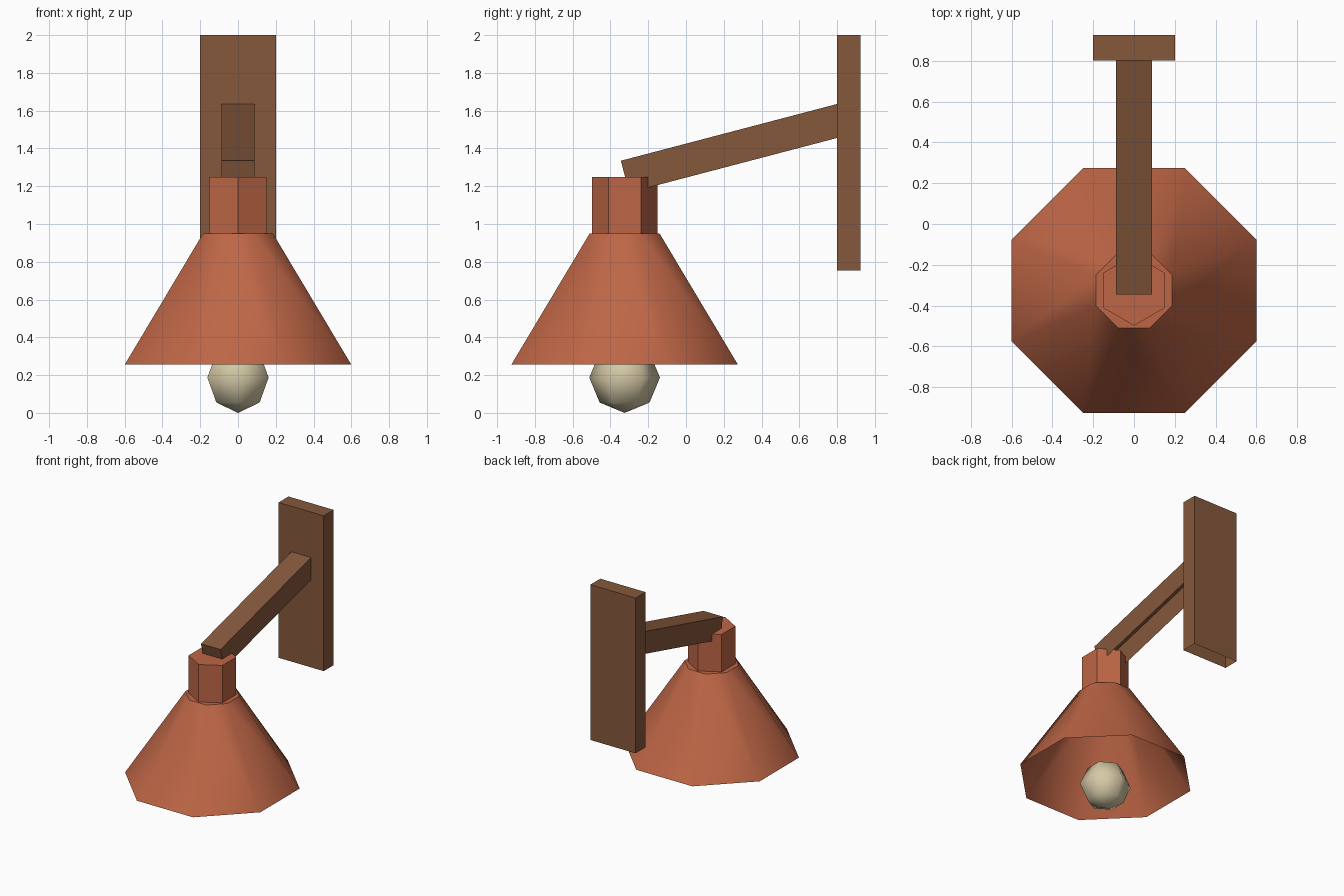
import bpy, bmesh, math
from mathutils import Matrix, Vector

if "Cube" in bpy.data.objects:
    bpy.data.objects.remove(bpy.data.objects["Cube"])


def material(name, rgb):
    m = bpy.data.materials.new(name)
    m.diffuse_color = (*rgb, 1)
    m.use_nodes = True
    m.node_tree.nodes["Principled BSDF"].inputs["Base Color"].default_value = m.diffuse_color
    return m


BROWN = material("brown wood", (0.235, 0.098, 0.045))
TERRACOTTA = material("terracotta", (0.515, 0.133, 0.061))
CREAM = material("cream glass", (0.66, 0.58, 0.38))
AXIS_Y = -0.325  # centre line of the hanging lamp


def finish(name, bm, mat, smooth_angle=None):
    mesh = bpy.data.meshes.new(name)
    bm.to_mesh(mesh)
    bm.free()
    mesh.materials.append(mat)
    ob = bpy.data.objects.new(name, mesh)
    bpy.context.collection.objects.link(ob)
    if smooth_angle:
        bpy.ops.object.select_all(action='DESELECT')
        ob.select_set(True)
        bpy.context.view_layer.objects.active = ob
        bpy.ops.object.shade_smooth_by_angle(angle=math.radians(smooth_angle))
    return ob


def drop_faces(bm, rule):
    bmesh.ops.delete(bm, geom=[f for f in bm.faces if rule(f)], context='FACES_ONLY')


def open_box(name, size, centre, mat, tilt=0):
    """Box without its underside, tilted about x."""
    bm = bmesh.new()
    bmesh.ops.create_cube(bm, size=1)
    drop_faces(bm, lambda f: f.normal.z < -0.9)
    bm.transform(Matrix.Translation(centre) @ Matrix.Rotation(tilt, 4, 'X')
                 @ Matrix.Diagonal((*size, 1)))
    return finish(name, bm, mat)


def open_cone(name, sides, r_low, r_high, z_low, z_high, turn, mat, smooth_angle=None):
    """Prism or cone frustum on the lamp axis, open underneath."""
    bm = bmesh.new()
    bmesh.ops.create_cone(bm, cap_ends=True, segments=sides, radius1=r_low,
                          radius2=r_high, depth=z_high - z_low)
    bm.normal_update()
    drop_faces(bm, lambda f: f.normal.z < -0.9)
    bm.transform(Matrix.Translation((0, AXIS_Y, (z_low + z_high) / 2))
                 @ Matrix.Rotation(turn, 4, 'Z'))
    return finish(name, bm, mat, smooth_angle)


# Wall plate
open_box("wall_plate", (0.4, 0.125, 1.245), (0, 0.8625, 1.3775), BROWN)

# Sloping arm, placed from its upper front corner
tilt, length, thick = math.radians(14.7), 1.194, 0.174
along = Vector((0, math.cos(tilt), math.sin(tilt)))
down = Vector((0, math.sin(tilt), -math.cos(tilt)))
centre = Vector((0, -0.345, 1.335)) + along * length / 2 + down * thick / 2
open_box("arm", (0.174, length, thick), centre, BROWN, tilt)

# Eight-sided shade with flat sides to the front, and six-sided socket
apothem = math.cos(math.pi / 8)
open_cone("shade", 8, 0.6 / apothem, 0.185 / apothem, 0.255, 0.95,
          math.pi / 8, TERRACOTTA, 50)
open_cone("socket", 6, 0.173, 0.173, 0.95, 1.25, 0, TERRACOTTA)

# Bulb
bm = bmesh.new()
bmesh.ops.create_uvsphere(bm, u_segments=6, v_segments=4, radius=0.187)
ys = max(v.co.y for v in bm.verts)
if ys < 0.18:  # keep corners on the front and back
    bm.transform(Matrix.Rotation(math.pi / 6, 4, 'Z'))
bm.transform(Matrix.Translation((0, AXIS_Y, 0.187)))
finish("bulb", bm, CREAM, 80)
